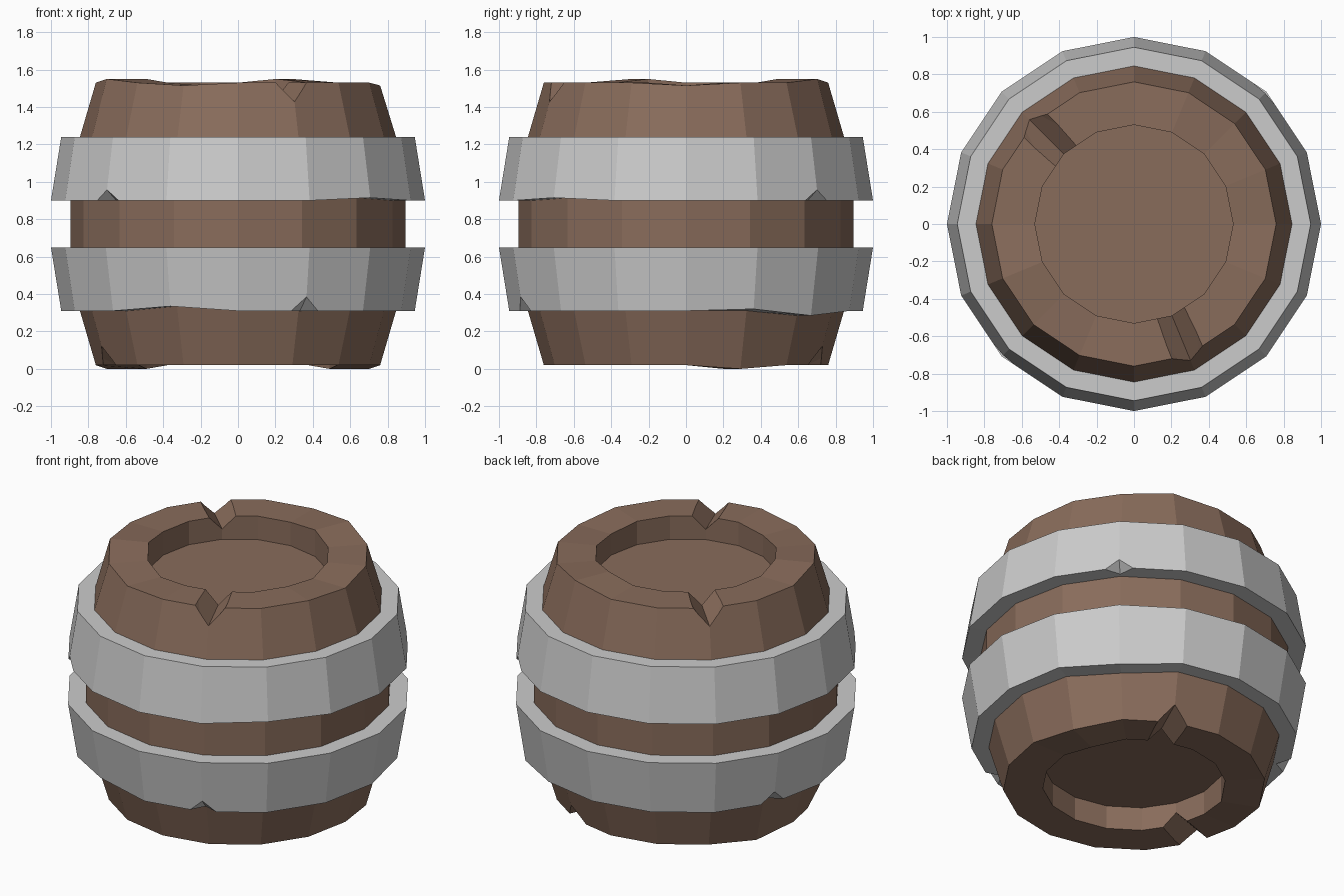
import bpy, bmesh
from math import cos, sin, radians
from mathutils import Vector

if "Cube" in bpy.data.objects:
    bpy.data.objects.remove(bpy.data.objects["Cube"])

N = 16
STEP = 360 / N


def polar(r, deg, z):
    return Vector((r * cos(radians(deg)), r * sin(radians(deg)), z))


def finish(bm, name):
    bmesh.ops.recalc_face_normals(bm, faces=bm.faces)
    mesh = bpy.data.meshes.new(name)
    bm.to_mesh(mesh)
    bm.free()
    obj = bpy.data.objects.new(name, mesh)
    bpy.context.collection.objects.link(obj)
    return obj


def lathe(name, profile, closed, offsets):
    """Revolve (r, z) points; offsets maps (profile index, side) to a z shift."""
    bm = bmesh.new()
    rings = [[bm.verts.new(polar(r, s * STEP, z + offsets.get((i, s), 0)))
              for s in range(N)] for i, (r, z) in enumerate(profile)]
    pairs = list(zip(rings, rings[1:]))
    if closed:
        pairs.append((rings[-1], rings[0]))
    else:
        bm.faces.new(rings[0])
        bm.faces.new(rings[-1])
    for a, b in pairs:
        for s in range(N):
            t = (s + 1) % N
            bm.faces.new((a[s], a[t], b[t], b[s]))
    return finish(bm, name)


def cut(target, name, points):
    """Subtract the convex hull of the points."""
    bm = bmesh.new()
    for p in points:
        bm.verts.new(p)
    res = bmesh.ops.convex_hull(bm, input=bm.verts)
    junk = [v for v in res["geom_interior"] if isinstance(v, bmesh.types.BMVert)]
    bmesh.ops.delete(bm, geom=junk, context='VERTS')
    cutter = finish(bm, name)
    cutter.hide_render = True
    cutter.hide_set(True)
    mod = target.modifiers.new(name, 'BOOLEAN')
    mod.operation = 'DIFFERENCE'
    mod.solver = 'EXACT'
    mod.object = cutter


def groove(target, deg, z, up):
    """V groove running radially across an end rim."""
    out = polar(1, deg, 0)
    side = polar(1, deg + 90, 0)
    pts = []
    for r, w, d in ((0.46, 0.075, 0.08), (0.77, 0.085, 0.10), (0.95, 0.091, 0.112)):
        root = out * r + Vector((0, 0, z - up * d))
        pts += [root] + [root + 2 * (side * w * k + Vector((0, 0, up * d))) for k in (-1, 1)]
    cut(target, "rim_groove_cutter", pts)


def nick(target, deg, r, z):
    """Small pointed chip in a hoop's lower edge."""
    root = polar(r - 0.08, deg, z)
    tip = polar(r, deg, z + 0.065)
    sides = [polar(r, deg + k, z) for k in (-5.5, 5.5)]
    pts = [root] + [root + 2 * (p - root) for p in sides + [tip]]
    drop = Vector((0, 0, -0.1))
    cut(target, "hoop_nick_cutter", pts + [pts[i] + drop for i in range(3)])


# Wooden body with recessed ends and slightly uneven rims
body_profile = [(0.53, 0.17), (0.53, 0.02), (0.76, 0.02), (0.845, 0.31), (0.895, 0.48),
                (0.895, 1.07), (0.845, 1.24), (0.76, 1.53), (0.53, 1.53), (0.53, 1.38)]
shifts = {}
for ring in (1, 2):
    for s in (1, 7):
        shifts[ring, s] = -0.02
for ring in (7, 8):
    for s, dz in ((3, 0.02), (9, 0.02), (0, -0.015), (11, -0.015)):
        shifts[ring, s] = dz
body = lathe("barrel_body", body_profile, False, shifts)
for deg in (135, 292.5):
    groove(body, deg, 1.53, 1)
for deg in (67.5, 202.5):
    groove(body, deg, 0.02, -1)

wood = bpy.data.materials.new("wood")
wood.diffuse_color = (0.25, 0.15, 0.105, 1)
wood.use_nodes = True
wood.node_tree.nodes["Principled BSDF"].inputs["Base Color"].default_value = wood.diffuse_color
body.data.materials.append(wood)

# Metal hoops, tapering away from the barrel's middle
upper = lathe("upper_hoop", [(0.82, 0.90), (1.0, 0.90), (0.945, 1.24), (0.82, 1.24)],
              True, {(0, 14): 0.015, (1, 14): 0.015})
for deg in (45, 225):
    nick(upper, deg, 1.0, 0.90)

lower = lathe("lower_hoop", [(0.82, 0.31), (0.945, 0.31), (1.0, 0.65), (0.82, 0.65)],
              True, {(0, 11): 0.025, (1, 11): 0.025, (0, 2): -0.025, (1, 2): -0.025,
                     (1, 0): 0.0, (1, 1): 0.01})
for deg in (157.5, 292.5):
    nick(lower, deg, 0.945, 0.31)
